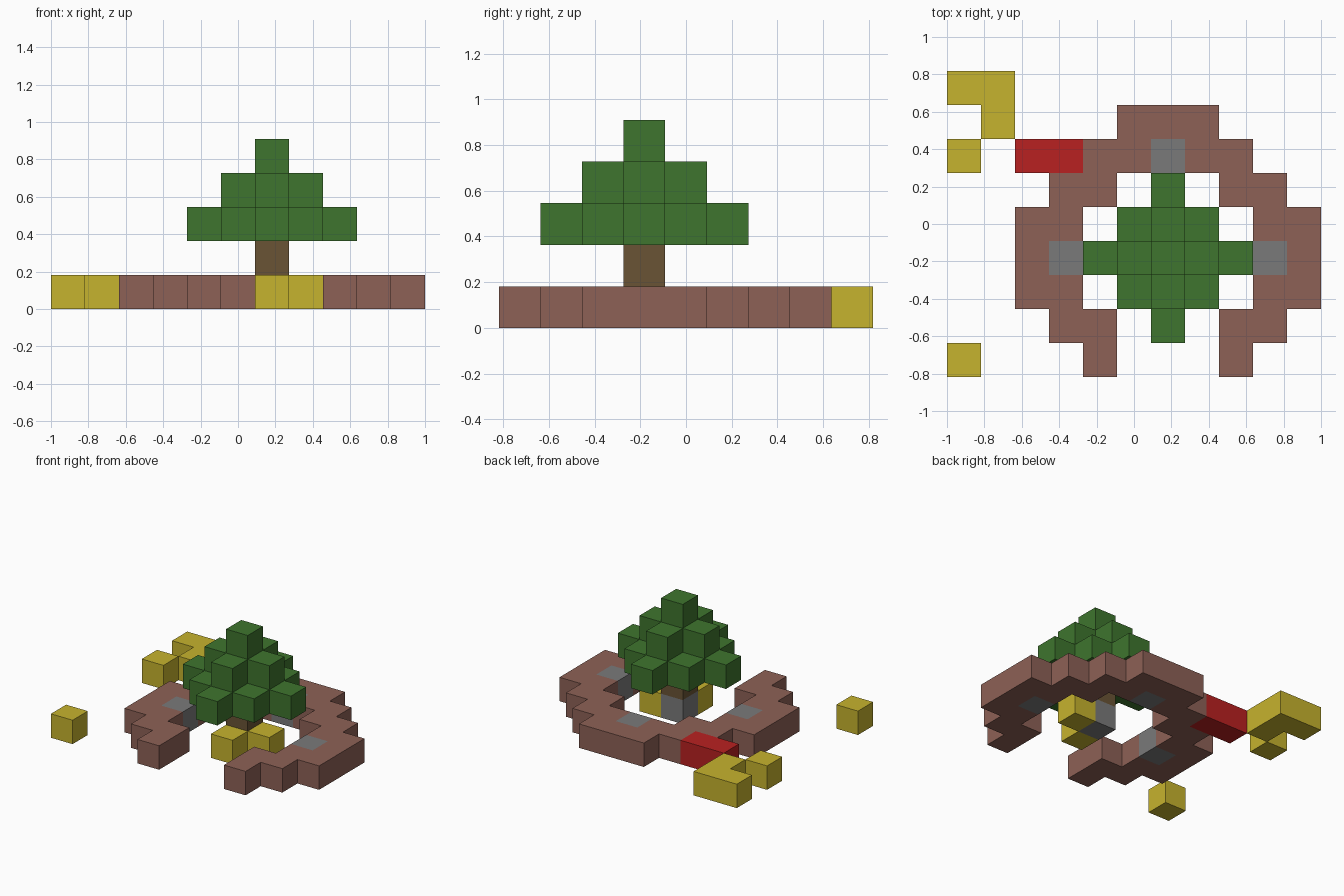
import bpy
import bmesh
from mathutils import Vector

cube = bpy.data.objects.get("Cube")
if cube:
    bpy.data.objects.remove(cube, do_unlink=True)

U = 2 / 11                       # size of one block
ORIGIN = Vector((-5.5, -4.5, 0))  # grid corner, in blocks
TREE = (6, 3)                    # grid cell of the trunk


def material(name, rgb):
    """Flat material from display colour values (0-255)."""
    linear = [((c / 255 + 0.055) / 1.055) ** 2.4 for c in rgb] + [1]
    mat = bpy.data.materials.new(name)
    mat.use_nodes = True
    mat.diffuse_color = linear
    bsdf = mat.node_tree.nodes["Principled BSDF"]
    bsdf.inputs["Base Color"].default_value = linear
    bsdf.inputs["Roughness"].default_value = 0.9
    return mat


BROWN = material("clay brown", (141, 97, 86))
GREY = material("stone grey", (122, 122, 122))
YELLOW = material("straw yellow", (198, 179, 46))
RED = material("red", (185, 33, 33))
GREEN = material("leaf green", (62, 117, 46))
BARK = material("bark brown", (106, 84, 53))


def blocks(name, cells, mat):
    """Closed shell around a set of unit blocks, without inner faces."""
    cells = set(cells)
    bm = bmesh.new()
    for cell in cells:
        centre = Vector(cell) + Vector((0.5, 0.5, 0.5)) + ORIGIN
        for axis in range(3):
            for sign in (-1, 1):
                n = Vector((0, 0, 0))
                n[axis] = sign
                if tuple(int(a + b) for a, b in zip(cell, n)) in cells:
                    continue
                s = Vector((0, 0, 0))
                s[(axis + 1) % 3] = 0.5
                t = n.cross(s)
                mid = centre + n / 2
                corners = (mid - s - t, mid + s - t, mid + s + t, mid - s + t)
                bm.faces.new([bm.verts.new(c * U) for c in corners])
    bmesh.ops.remove_doubles(bm, verts=bm.verts, dist=0.001)
    mesh = bpy.data.meshes.new(name)
    bm.to_mesh(mesh)
    bm.free()
    mesh.materials.append(mat)
    obj = bpy.data.objects.new(name, mesh)
    bpy.context.collection.objects.link(obj)
    return obj


# Ground floor plan, back row first: b wall, s stone, r gate, y straw
PLAN = """
yy.........
.y...bbb...
y.rrbbsbb..
...bb...bb.
..bb.....bb
..bs..sy.sb
..bb..y..bb
...bb...bb.
y...b...b..
""".split()


def find(symbol):
    return [(i, len(PLAN) - 1 - j, 0) for j, row in enumerate(PLAN)
            for i, c in enumerate(row) if c == symbol]


# Ring wall and its gate
blocks("ring_wall", find("b"), BROWN)
blocks("gate", find("r"), RED)

# Single stones: three in the ring, one under the trunk
for k, cell in enumerate(find("s")):
    name = "trunk_base" if cell[:2] == TREE else f"ring_stone_{k}"
    blocks(name, [cell], GREY)

# Straw: an L-shaped stack behind, and loose bales
straw = find("y")
stack = [c for c in straw if c[1] > 6]
blocks("straw_stack", stack, YELLOW)
for k, cell in enumerate(c for c in straw if c not in stack):
    blocks(f"straw_bale_{k}", [cell], YELLOW)

# Tree: trunk and diamond-shaped foliage layers that shrink upward
tx, ty = TREE
blocks("trunk", [(tx, ty, 1)], BARK)
foliage = [(tx + dx, ty + dy, 4 - r)
           for r in range(3)
           for dx in range(-r, r + 1)
           for dy in range(-r, r + 1)
           if abs(dx) + abs(dy) <= r]
blocks("foliage", foliage, GREEN)
